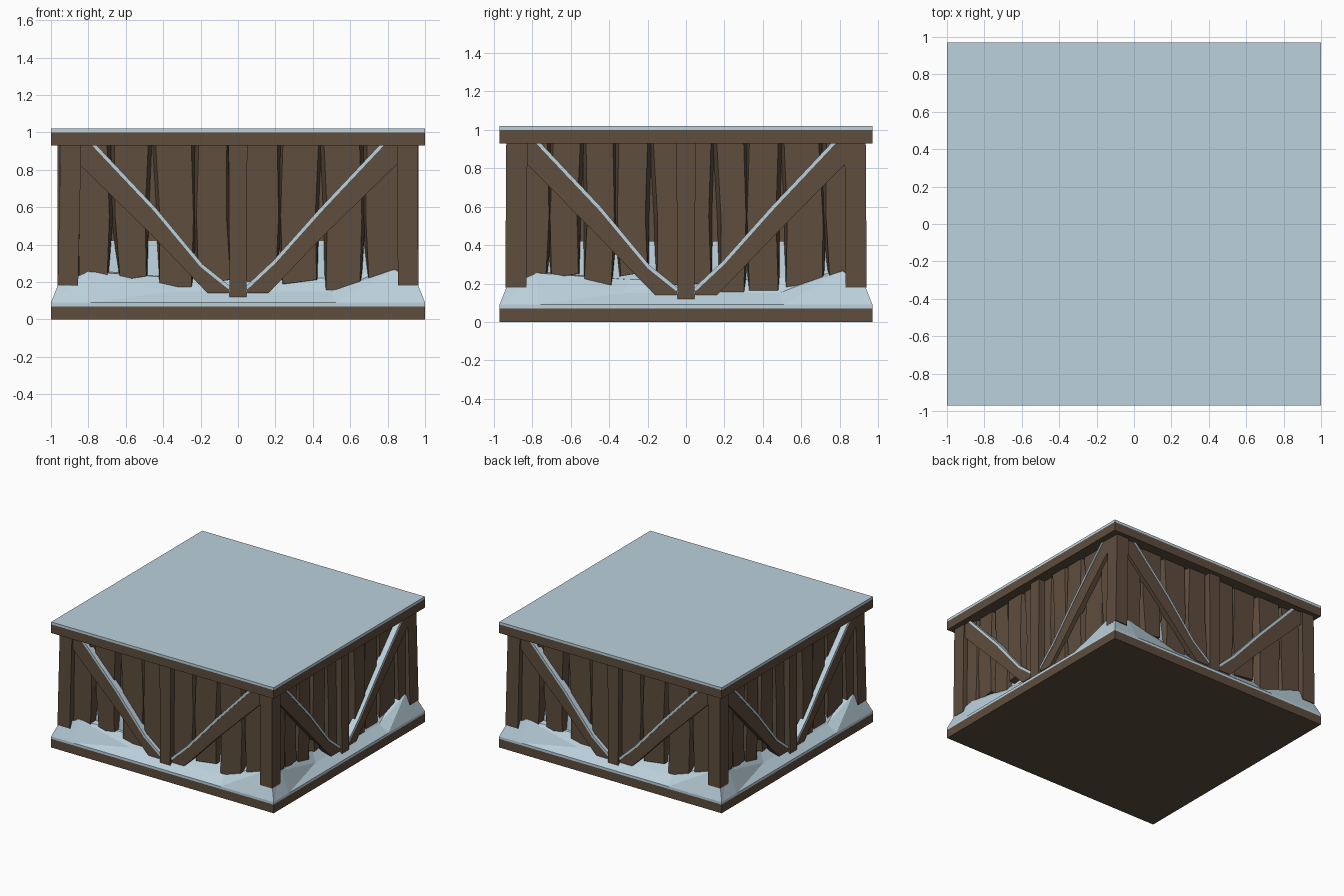
import bpy, bmesh, math
from mathutils import Vector

if "Cube" in bpy.data.objects:
    bpy.data.objects.remove(bpy.data.objects["Cube"])

HX, HY = 1.0, 0.97


def material(name, col):
    m = bpy.data.materials.new(name)
    m.diffuse_color = (*col, 1)
    m.use_nodes = True
    m.node_tree.nodes["Principled BSDF"].inputs["Base Color"].default_value = m.diffuse_color
    return m


WOOD = material("weathered wood", (0.112, 0.074, 0.047))
SNOW = material("pale snow", (0.50, 0.64, 0.72))


def finish(name, bm, mat):
    bmesh.ops.recalc_face_normals(bm, faces=bm.faces)
    me = bpy.data.meshes.new(name)
    bm.to_mesh(me)
    bm.free()
    me.materials.append(mat)
    ob = bpy.data.objects.new(name, me)
    bpy.context.collection.objects.link(ob)
    return ob


def box(name, hx, hy, z0, z1, mat):
    bm = bmesh.new()
    bmesh.ops.create_cube(bm, size=1)
    for v in bm.verts:
        v.co = (v.co.x * 2 * hx, v.co.y * 2 * hy, z0 + (v.co.z + 0.5) * (z1 - z0))
    return finish(name, bm, mat)


def place(wall, u, d, z):
    """wall 0 front, 1 right, 2 back, 3 left; d = inset from the slab edge"""
    p = Vector((u, d - HY, z)) if wall % 2 == 0 else Vector((HX - d, u, z))
    if wall > 1:
        p.x, p.y = -p.x, -p.y
    return p


def prism(name, wall, front, d0, d1, mat, back=None):
    bm = bmesh.new()
    a = [bm.verts.new(place(wall, u, d0, z)) for u, z in front]
    b = [bm.verts.new(place(wall, u, d1, z)) for u, z in (back or front)]
    n = len(a)
    bm.faces.new(a)
    bm.faces.new(b[::-1])
    for i in range(n):
        bm.faces.new((a[i], b[i], b[(i + 1) % n], a[(i + 1) % n]))
    return finish(name, bm, mat)


# floor and roof slabs with snow cover
box("floor_slab", HX, HY, 0, 0.07, WOOD)
box("roof_slab", HX, HY, 0.93, 1.0, WOOD)
box("roof_snow", HX, HY, 1.0, 1.02, SNOW)
# backing behind the plank gaps
box("wall_backing", HX - 0.14, HY - 0.14, 0.42, 0.93, WOOD)

# planks: bottom left, bottom right, top left, top right, bottom height
FRONT = [(-.85, -.70, -.87, -.70, .22), (-.63, -.49, -.66, -.48, .22),
         (-.42, -.25, -.44, -.25, .15), (-.21, -.04, -.21, -.06, .20),
         (-.03, .20, -.05, .21, .20), (.24, .42, .24, .43, .20),
         (.47, .65, .46, .65, .14), (.70, .87, .69, .87, .2)]
SIDE = [(-.83, -.73, -.85, -.72, .22), (-.70, -.56, -.69, -.55, .24),
        (-.53, -.39, -.52, -.38, .19), (-.34, -.20, -.35, -.20, .25),
        (-.15, -.03, -.17, -.03, .20), (-.01, .13, .0, .13, .20),
        (.18, .30, .16, .30, .14), (.33, .48, .33, .48, .14),
        (.52, .71, .51, .69, .14), (.75, .85, .73, .85, .2)]


def plank(wall, i, spec):
    l0, r0, l1, r1, zb = spec
    w = 0.012 * (-1) ** i          # slight bow at mid height

    def outline(grow):
        zm = 0.55
        return [(l0 - grow * .3, zb + w), (r0 + grow * .3, zb - w),
                ((r0 + r1) / 2 + w + grow, zm), (r1 + grow, .935),
                (l1 - grow, .935), ((l0 + l1) / 2 + w - grow, zm)]
    d = 0.075 + 0.008 * (i % 3)
    prism("plank", wall, outline(0), d, d + 0.06, WOOD, outline(0.02))


for wall in range(4):
    for i, s in enumerate(SIDE if wall % 2 else FRONT):
        plank(wall, i, s)
    # centre post
    prism("centre_post", wall, [(-.045, .12), (.045, .12), (.05, .935), (-.05, .935)],
          .035, .11, WOOD)
    # diagonal braces with a snow strip along the top
    for s in (-1, 1):
        end = .85 if wall % 2 == 0 else .835
        kink = .02 if s < 0 else 0
        top = [(.78, .93), (.45, .58), (.20, .30 - kink), (.05, .16)]
        prism("brace", wall, [(s * u, z) for u, z in
              [(.05, .14), (.16, .14), (.22, .20), (.45, .44), (end, .83), (end, .93)] + top],
              .05, .10, WOOD)
        strip = top + [(u - .012, z + .014) for u, z in top[::-1]]
        prism("brace_snow", wall, [(s * u, z) for u, z in strip], .045, .10, SNOW)

# corner posts, slightly tapered and leaning
for sx in (-1, 1):
    for sy in (-1, 1):
        bm = bmesh.new()
        bmesh.ops.create_cube(bm, size=1)
        lean = 0.012 if sx * sy > 0 else 0
        for v in bm.verts:
            up = v.co.z > 0
            x = (.905 if up else .91) + v.co.x * .11
            y = (.88 if up else .885) + v.co.y * .11
            v.co = (sx * (x - lean * up), sy * y, .935 if up else .18)
        finish("corner_post", bm, WOOD)

# snow drift: rings of (position along wall, inset, height) climbing to the core
RINGS = [
    [(-1, 0, .07), (-.80, 0, .07), (-.34, 0, .07), (.52, 0, .07), (.82, 0, .07)],
    [(-1, 0, .09), (-.80, 0, .09), (-.34, 0, .09), (.52, 0, .09), (.82, 0, .09)],
    [(-.96, .04, .19), (-.80, .07, .255), (-.34, .07, .15), (.50, .07, .15), (.84, .07, .265)],
    [(-.87, .13, .27), (-.76, .13, .26), (-.30, .13, .22), (.46, .13, .22), (.80, .13, .27)],
    [(-.85, .15, .44), (-.74, .15, .44), (-.30, .15, .44), (.44, .15, .44), (.78, .15, .44)],
]
bm = bmesh.new()
loops = []
for ring in RINGS:
    loop = []
    for wall in range(4):
        for k, (u, d, z) in enumerate(ring):
            if k == 0:           # corner point shared by two walls
                cx, cy = HX - d, HY - d
                sx, sy = [(-1, -1), (1, -1), (1, 1), (-1, 1)][wall]
                loop.append(bm.verts.new((sx * cx, sy * cy, z)))
            else:
                uu = u if wall % 2 == 0 else u * .97
                loop.append(bm.verts.new(place(wall, uu, d, z)))
    loops.append(loop)
for a, b in zip(loops, loops[1:]):
    n = len(a)
    for i in range(n):
        j = (i + 1) % n
        bm.faces.new((a[i], a[j], b[j]))
        bm.faces.new((a[i], b[j], b[i]))
bm.faces.new(loops[-1])
bm.faces.new(loops[0][::-1])
finish("snow_drift", bm, SNOW)
